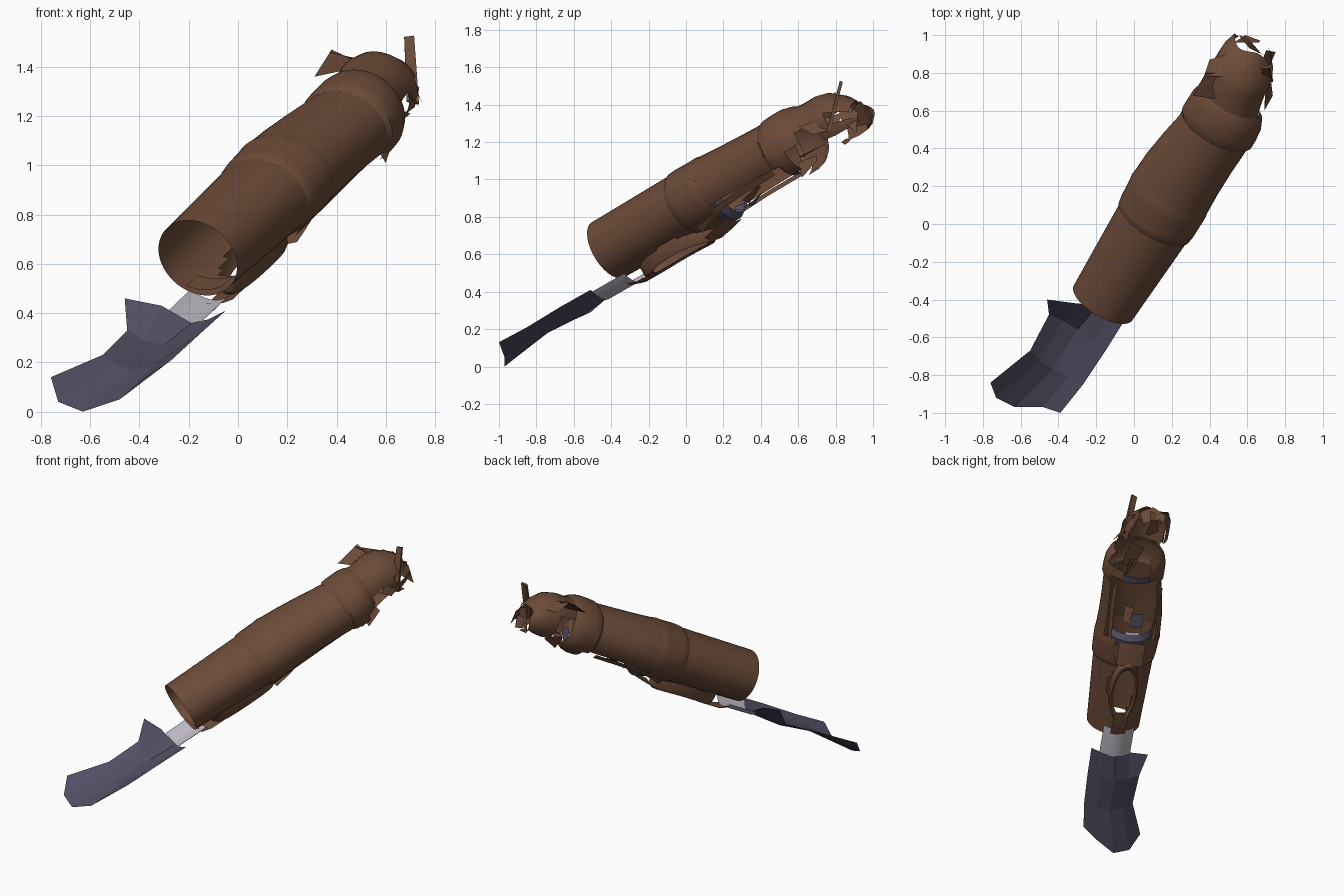
import bpy, bmesh, math
from mathutils import Vector

# Local frame: D runs along the limb, U sideways, V upwards
C = Vector((-0.175, -0.42, 0.62))
D = Vector((0.46, 0.77, 0.44)).normalized()
U = D.cross(Vector((0, 0, 1))).normalized()
V = U.cross(D)

def P(t, u, v):
    return C + D * t + U * u + V * v

def material(name, col):
    m = bpy.data.materials.new(name)
    m.diffuse_color = (*col, 1)
    return m

BROWN = material("rust_brown", (0.150, 0.070, 0.040))
PURPLE = material("dull_purple", (0.085, 0.074, 0.122))
PALE = material("pale_grey", (0.50, 0.47, 0.53))

def grid(name, rows, mat, skip=None, smooth=True, thick=0.0):
    """Surface through rows of points; skip(i, j) leaves a hole."""
    bm = bmesh.new()
    vs = [[bm.verts.new(p) for p in r] for r in rows]
    for i in range(len(rows) - 1):
        for j in range(len(rows[0]) - 1):
            if skip and skip(i, j):
                continue
            bm.faces.new((vs[i][j], vs[i][j + 1], vs[i + 1][j + 1], vs[i + 1][j]))
    bmesh.ops.delete(bm, geom=[v for v in bm.verts if not v.link_faces], context='VERTS')
    bmesh.ops.remove_doubles(bm, verts=bm.verts, dist=0.0005)
    bmesh.ops.recalc_face_normals(bm, faces=bm.faces)
    me = bpy.data.meshes.new(name)
    bm.to_mesh(me)
    bm.free()
    me.materials.append(mat)
    ob = bpy.data.objects.new(name, me)
    bpy.context.collection.objects.link(ob)
    if thick:
        s = ob.modifiers.new("thickness", 'SOLIDIFY')
        s.thickness, s.offset = thick, 0
    if smooth:
        bpy.ops.object.select_all(action='DESELECT')
        ob.select_set(True)
        bpy.context.view_layer.objects.active = ob
        bpy.ops.object.shade_smooth_by_angle(angle=math.radians(35))
    return ob

def shell(name, rings, a0, a1, n, mat, hole=None, ragged=0.0):
    """Rings are (t, du, dv, ru, rv); angle 0 is the top. hole(t, angle) removes faces."""
    ang = [a0 + (a1 - a0) * j / n for j in range(n + 1)]
    rows = []
    for i, (t, du, dv, ru, rv) in enumerate(rings):
        last = i == len(rings) - 1
        rows.append([P(t + (ragged * math.sin(a * 0.06) if last else 0),
                       du + ru * math.sin(math.radians(a)),
                       dv + rv * math.cos(math.radians(a))) for a in ang])
    test = None
    if hole:
        test = lambda i, j: hole((rings[i][0] + rings[i + 1][0]) / 2, (ang[j] + ang[j + 1]) / 2)
    return grid(name, rows, mat, test)

# Open front barrel with an oval slot underneath
barrel = [(t, 0.008 + 0.02 * t, 0, 0.18 + 0.045 * t, 0.17 + 0.012 * t)
          for t in [0.01 + k * 0.046 for k in range(14)]]
shell("front_barrel", barrel, -180, 180, 48, BROWN,
      lambda t, a: abs(a) > 180 - 28 * math.sqrt(max(0, 1 - ((t - 0.38) / 0.2) ** 2)))

# Second sleeve: closed collar, then a cover open underneath
shell("sleeve_collar", [(0.56, 0.02, 0, 0.203, 0.172), (0.575, 0.02, 0, 0.214, 0.184),
      (0.61, 0.02, 0, 0.219, 0.187), (0.72, 0.018, 0, 0.224, 0.187),
      (0.75, 0.016, 0, 0.226, 0.19), (0.78, 0.016, 0, 0.222, 0.184)], -180, 180, 40, BROWN,
      lambda t, a: t > 0.74 and abs(a) > 150)
shell("sleeve_cover", [(0.78, 0.016, 0, 0.222, 0.184), (0.9, 0.018, -0.002, 0.217, 0.18),
      (1.05, 0.03, -0.005, 0.208, 0.175), (1.22, 0.05, -0.01, 0.197, 0.172)],
      -128, 128, 28, BROWN)

# Rear collar with raised ridge
shell("rear_collar", [(1.22, 0.05, -0.01, 0.197, 0.172), (1.24, 0.05, -0.01, 0.212, 0.183),
      (1.28, 0.05, -0.01, 0.212, 0.187), (1.35, 0.048, -0.008, 0.208, 0.187),
      (1.40, 0.045, -0.005, 0.192, 0.175), (1.43, 0.04, 0, 0.165, 0.155)], -155, 155, 36, BROWN,
      lambda t, a: (t < 1.3 and abs(a) > 130) or (t > 1.37 and a > 110))

# Torn rear cap, curling down to a blunt nose
shell("rear_cap", [(1.42, 0.04, 0, 0.165, 0.157), (1.48, 0.025, 0, 0.165, 0.155),
      (1.55, 0.015, 0.0, 0.163, 0.16), (1.62, 0.015, -0.01, 0.163, 0.155),
      (1.69, 0.0, -0.025, 0.145, 0.12), (1.74, -0.015, -0.04, 0.11, 0.08)],
      -130, 130, 20, BROWN,
      lambda t, a: (t < 1.54 and (-125 < a < -65 or a > 95))
      or (t > 1.65 and 75 < a < 100), 0.015)
grid("rear_cap_end", [[P(1.75, -0.10, -0.05), P(1.755, -0.02, 0.03), P(1.74, 0.08, -0.02)],
                      [P(1.72, -0.09, -0.1), P(1.74, -0.05, -0.095), P(1.7, 0.05, -0.1)]],
     BROWN, smooth=False)

# Loose torn plates around the rear, as quads in world space
plates = [
    ("torn_flap_top", [(0.31, 0.68, 1.36), (0.38, 0.80, 1.47), (0.45, 0.66, 1.39), (0.51, 0.80, 1.41)]),
    ("torn_flap_shoulder", [(0.37, 0.78, 1.46), (0.40, 0.87, 1.41), (0.50, 0.78, 1.43), (0.50, 0.9, 1.42)]),
    ("torn_flap_side", [(0.69, 0.60, 1.28), (0.735, 0.68, 1.24), (0.70, 0.84, 1.36), (0.72, 0.80, 1.27)]),
    ("torn_flap_tip", [(0.66, 0.82, 1.42), (0.71, 0.82, 1.33), (0.70, 0.92, 1.36), (0.75, 0.91, 1.25)]),
    ("torn_flap_nose", [(0.53, 0.96, 1.35), (0.66, 0.96, 1.36), (0.59, 1.0, 1.30), (0.67, 0.97, 1.27)]),
    ("torn_flap_low", [(0.52, 0.62, 1.12), (0.62, 0.60, 1.12), (0.55, 0.76, 1.20), (0.66, 0.76, 1.20)]),
    ("torn_shard_low", [(0.55, 0.60, 1.09), (0.60, 0.62, 1.01), (0.58, 0.70, 1.13), (0.63, 0.70, 1.10)]),
    ("hanging_chip", [(0.66, 0.83, 1.20), (0.68, 0.86, 1.22), (0.67, 0.85, 1.185), (0.70, 0.88, 1.21)]),
]
for name, q in plates:
    grid(name, [q[:2], q[2:]], BROWN, smooth=False)

# Upright spike at the rear
grid("rear_spike", [[(0.685, 0.76, 1.26), (0.735, 0.76, 1.25)],
                    [(0.675, 0.83, 1.52), (0.715, 0.83, 1.525)]], BROWN, smooth=False, thick=0.016)

# Oval keel frame below the barrel
def oval(s, v_of):
    pts = []
    for k in range(33):
        a = 2 * math.pi * k / 32
        t, u = 0.40 + 0.25 * s * math.cos(a), 0.005 + 0.095 * s * math.sin(a)
        pts.append(P(t, u, v_of(u)))
    return pts
grid("keel_frame", [oval(1.0, lambda u: -math.sqrt(0.176 ** 2 - u * u)),
                    oval(0.98, lambda u: -0.23 + 2 * u * u),
                    oval(0.88, lambda u: -0.25 + 3 * u * u),
                    oval(0.74, lambda u: -0.235 + 3 * u * u)], BROWN)
# Tongue joining the keel to the pale neck
grid("keel_tongue", [[P(t, u, -0.25 + 3 * u * u + dv) for u in (-0.05, 0, 0.05)]
                     for t, dv in ((0.05, 0.02), (0.12, 0.0), (0.23, 0.0))], BROWN)
grid("inner_tongue", [[P(t, u, -0.15 + 2 * u * u) for u in (-0.09, -0.03, 0.03, 0.08)]
                      for t in (0.02, 0.12)], BROWN, smooth=False)

# Side rails along the open underside
for s, name in ((-1, "left_rail"), (1, "right_rail")):
    grid(name, [[P(t, 0.015 + s * u, v), P(t, 0.015 + s * (u - 0.025), v - 0.03)]
                for t, u, v in ((0.62, 0.10, -0.17), (0.76, 0.15, -0.13), (0.97, 0.165, -0.115),
                                (1.2, 0.17, -0.11))], BROWN)
grid("keel_brace", [[P(t, u, v + 1.5 * u * u) for u in (-0.09, -0.03, 0.03, 0.09)]
                    for t, v in ((0.62, -0.24), (0.70, -0.225), (0.78, -0.205))], BROWN)

# Purple and pale bands crossing the underside
shell("middle_band", [(0.75, 0.015, 0, 0.17, 0.20), (0.80, 0.015, 0, 0.18, 0.208),
      (0.84, 0.015, 0, 0.165, 0.18)], 122, 238, 14, PURPLE)
shell("middle_trim", [(0.84, 0.015, 0, 0.165, 0.18), (0.855, 0.015, 0, 0.16, 0.175)],
      165, 200, 5, PALE)
shell("rear_band", [(1.25, 0.05, 0, 0.18, 0.165), (1.30, 0.05, 0, 0.18, 0.168)],
      120, 240, 14, PURPLE)
grid("band_flap", [[P(0.9, -0.05, -0.17), P(0.9, 0.03, -0.18)],
                   [P(0.98, -0.05, -0.13), P(1.0, 0.04, -0.16)]], PURPLE, smooth=False)
grid("band_flap_brown", [[P(0.92, 0.03, -0.17), P(0.92, 0.09, -0.15)],
                         [P(1.02, 0.02, -0.12), P(1.04, 0.08, -0.12)]], BROWN, smooth=False)

# Pale curved neck
grid("pale_neck", [[P(t, u, -0.23 + 4.5 * (u + 0.01) ** 2)
                    for u in [-0.115 + 0.21 * k / 10 for k in range(11)]]
                   for t in (-0.13, -0.03, 0.09)], PALE)

# Curved blade, a bent faceted sheet
blade = [
    [(-.76, -.84, .14), (-.73, -.92, .04), (-.63, -.97, 0), (-.48, -.97, .05), (-.39, -1, .13)],
    [(-.55, -.67, .23), (-.50, -.72, .195), (-.43, -.77, .165), (-.35, -.81, .18), (-.27, -.85, .21)],
    [(-.45, -.48, .33), (-.38, -.51, .29), (-.30, -.56, .27), (-.22, -.62, .28), (-.15, -.67, .32)],
    [(-.46, -.40, .46), (-.31, -.42, .43), (-.19, -.43, .36), (-.12, -.47, .375), (-.05, -.51, .41)]]
grid("blade", blade, PURPLE, smooth=False)
